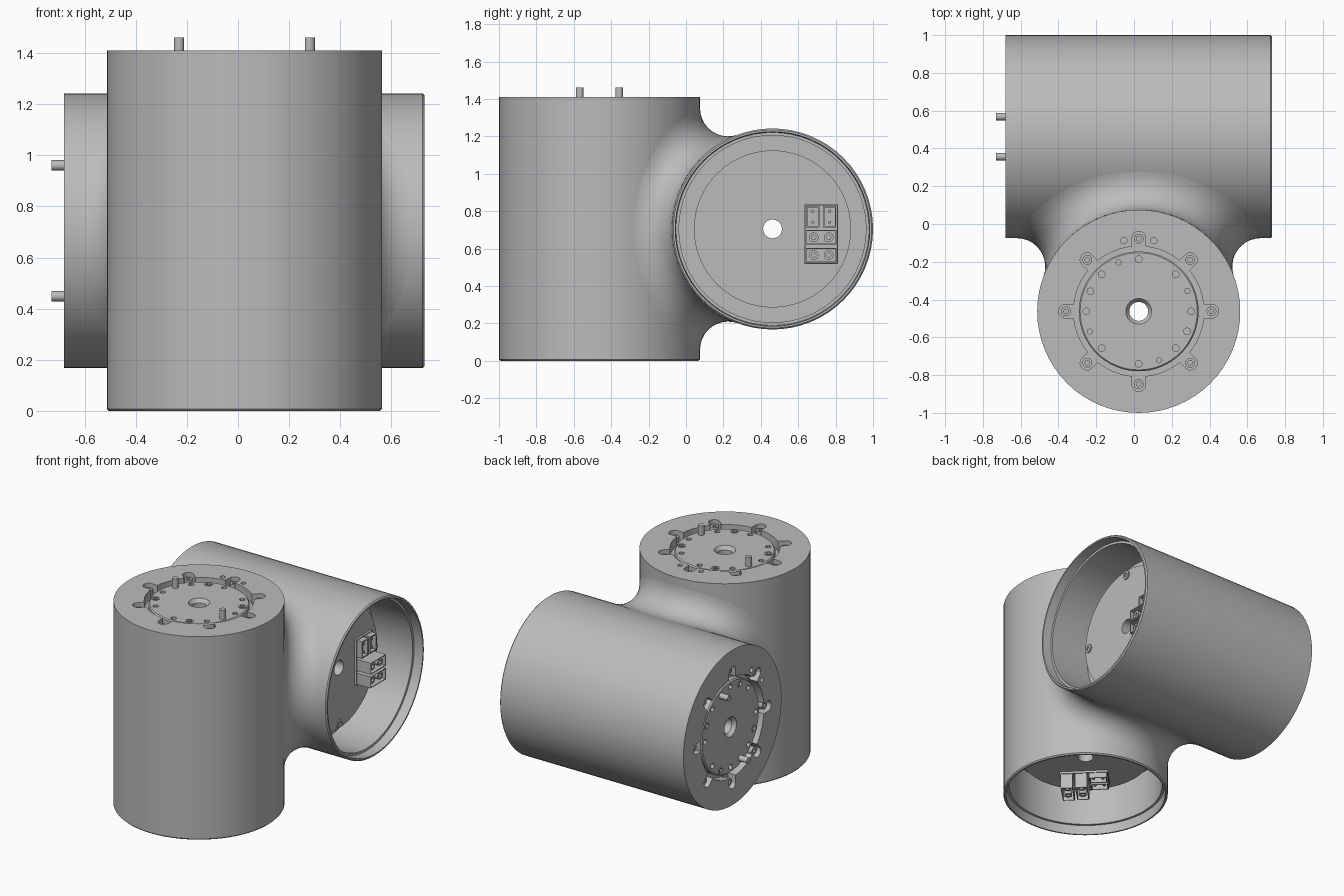
import bpy, bmesh
from math import pi, sin, cos, radians, sqrt, copysign
from mathutils import Matrix, Vector

cube = bpy.data.objects.get("Cube")
if cube:
    bpy.data.objects.remove(cube)

R, HALF = 0.5375, 0.705          # housing radius and half length
OFFSET, FILLET = 0.4625, 0.15    # axis distance from centre, blend radius
CENTRE = Vector((0.025, 0, HALF))
SEG = 64

grey = bpy.data.materials.new("machined_grey")
grey.use_nodes = True
grey.diffuse_color = (0.5, 0.5, 0.5, 1)
grey.node_tree.nodes["Principled BSDF"].inputs["Base Color"].default_value = (0.5, 0.5, 0.5, 1)


def finish(name, bm, matrix, recalc=True):
    if recalc:
        bmesh.ops.recalc_face_normals(bm, faces=bm.faces)
    mesh = bpy.data.meshes.new(name)
    bm.to_mesh(mesh)
    bm.free()
    mesh.materials.append(grey)
    ob = bpy.data.objects.new(name, mesh)
    bpy.context.collection.objects.link(ob)
    ob.matrix_world = matrix
    return ob


def activate(ob):
    bpy.ops.object.select_all(action='DESELECT')
    ob.select_set(True)
    bpy.context.view_layer.objects.active = ob


def smooth(ob, angle=30):
    activate(ob)
    bpy.ops.object.shade_smooth_by_angle(angle=radians(angle))


def polar(r, deg):
    return Vector((r * cos(radians(deg)), r * sin(radians(deg))))


def circle(centre, r, n=16):
    return [centre + polar(r, 360 * i / n) for i in range(n)]


def prism(bm, outline, z0, z1):
    low = [bm.verts.new((p[0], p[1], z0)) for p in outline]
    high = [bm.verts.new((p[0], p[1], z1)) for p in outline]
    base = bm.faces.new(low[::-1])
    bm.faces.new(high)
    for i in range(len(low)):
        j = (i + 1) % len(low)
        bm.faces.new((low[i], low[j], high[j], high[i]))
    return base


def lathe(bm, profile, n, centre=Vector((0, 0))):
    rings = []
    for i in range(n):
        spoke = [(centre + polar(r, 360 * i / n), z) for r, z in profile]
        rings.append([bm.verts.new((p.x, p.y, z)) for p, z in spoke])
    for i in range(n):
        a, b = rings[i], rings[(i + 1) % n]
        for j in range(len(profile)):
            k = (j + 1) % len(profile)
            bm.faces.new((a[j], b[j], b[k], a[k]))


def tube(bm, centre, r_out, r_in, z0, z1):
    lathe(bm, [(r_out, z0), (r_out, z1), (r_in, z1), (r_in, z0)], 20, centre)


def socket(bm, x, y, sx, sy, z0, z1, wall, depth):
    # open-ended box facing down
    end = prism(bm, [(x - sx / 2, y - sy / 2), (x + sx / 2, y - sy / 2),
                     (x + sx / 2, y + sy / 2), (x - sx / 2, y + sy / 2)], z0, z1)
    bm.normal_update()
    bmesh.ops.inset_region(bm, faces=[end], thickness=wall)
    floor = bmesh.ops.extrude_discrete_faces(bm, faces=[end])["faces"][0]
    bmesh.ops.translate(bm, verts=floor.verts[:], vec=(0, 0, depth))


def build_module(prefix, matrix):
    top, rotor, plate = HALF, HALF - 0.015, -0.425

    # housing with bored rotor on top and an open cup below
    bm = bmesh.new()
    lathe(bm, [(0.068, rotor), (0.31, rotor), (0.317, rotor - 0.008), (0.317, 0.64),
               (0.345, 0.64), (0.345, top), (R, top), (R, -0.697), (0.53, -HALF),
               (0.52, -HALF), (0.516, -0.64), (0.5, -0.64), (0.5, -0.345),
               (0.42, -0.345), (0.42, plate), (0.05, plate), (0.05, rotor - 0.025)], SEG)
    body = finish(prefix + "_housing", bm, matrix)

    # screw slots, tapped holes and dowel holes
    bm = bmesh.new()
    for i in range(8):
        turn = Matrix.Rotation(i * pi / 4, 2)
        slot = [Vector((0.333, -0.036)), Vector((0.385, -0.036))]
        slot += [Vector((0.385, 0)) + polar(0.038, a) for a in range(-60, 61, 20)]
        slot += [Vector((0.385, 0.036)), Vector((0.333, 0.036))]
        prism(bm, [turn @ p for p in slot], 0.645, 0.75)
        prism(bm, circle(polar(0.277, 45 * i), 0.018, 12), 0.66, 0.75)
    for a in (67.5, 157.5, 247.5, 337.5):
        prism(bm, circle(polar(0.28, a), 0.014, 12), 0.66, 0.75)
    for a in (-57, -33):
        prism(bm, circle(polar(0.383, a), 0.017, 12), 0.67, 0.75)
    cutter = finish(prefix + "_cutter", bm, matrix)
    cutter.hide_render = True
    mod = body.modifiers.new("holes", 'BOOLEAN')
    mod.operation = 'DIFFERENCE'
    mod.solver = 'EXACT'
    mod.object = cutter
    activate(body)
    bpy.ops.object.modifier_apply(modifier=mod.name)
    bpy.data.objects.remove(cutter)
    smooth(body)

    # flange screws, dowel bushes and locating pins
    bm = bmesh.new()
    for i in range(8):
        tube(bm, polar(0.385, 45 * i), 0.026, 0.012, 0.64, 0.68)
    for a in (67.5, 157.5, 247.5, 337.5):
        tube(bm, polar(0.28, a), 0.026, 0.016, rotor - 0.01, rotor + 0.004)
    smooth(finish(prefix + "_flange_screws", bm, matrix))
    bm = bmesh.new()
    for a in (22.5, 202.5):
        prism(bm, circle(polar(0.277, a), 0.02, 20), 0.67, top + 0.05)
    smooth(finish(prefix + "_locating_pins", bm, matrix))

    # cover plate screws inside the cup
    bm = bmesh.new()
    for i in range(4):
        tube(bm, polar(0.385, 90 * i), 0.03, 0.015, plate - 0.008, plate + 0.01)
    smooth(finish(prefix + "_cover_screws", bm, matrix))

    # electrical connectors
    bm = bmesh.new()
    socket(bm, -0.028, 0.26, 0.317, 0.18, plate - 0.015, plate + 0.01, 0.008, 0.01)
    for y in (0.215, 0.305):
        socket(bm, 0.065, y, 0.115, 0.07, plate - 0.05, plate, 0.01, 0.035)
        for x in (0.035, 0.095):
            prism(bm, circle(Vector((x, y)), 0.009, 8), plate - 0.04, plate)
    for x in (-0.045, -0.14):
        socket(bm, x, 0.26, 0.078, 0.165, plate - 0.12, plate, 0.007, 0.08)
        for y in (0.22, 0.3):
            tube(bm, Vector((x, y)), 0.026, 0.012, plate - 0.105, plate)
    smooth(finish(prefix + "_connectors", bm, matrix))


def blend_surface():
    # rolling-ball fillet where the two housings meet
    rho = R + FILLET
    reach = rho - OFFSET
    bm = bmesh.new()
    rows, n, steps = [], 128, 10
    for i in range(n):
        t = 2 * pi * i / n
        y = reach * cos(2 * t)
        x = copysign(sqrt(max(0, rho ** 2 - (y + OFFSET) ** 2)), sin(t))
        z = copysign(sqrt(max(0, rho ** 2 - (y - OFFSET) ** 2)), cos(t))
        ball = Vector((x, y, z))
        to_upright = -Vector((x, y + OFFSET, 0)).normalized()
        to_cross = -Vector((0, y - OFFSET, z)).normalized()
        rows.append([bm.verts.new(ball + FILLET * to_upright.slerp(to_cross, k / steps))
                     for k in range(steps + 1)])
    for i in range(n):
        a, b = rows[i], rows[(i + 1) % n]
        for k in range(steps):
            bm.faces.new((a[k], b[k], b[k + 1], a[k + 1]))
    # face outwards: the first row lies on top of the joint
    bm.normal_update()
    bm.faces.ensure_lookup_table()
    if bm.faces[steps // 2].normal.z < 0:
        bmesh.ops.reverse_faces(bm, faces=bm.faces[:])
    smooth(finish("joint_blend", bm, Matrix.Translation(CENTRE), recalc=False), 60)


# upright module, turned about its own axis
build_module("upright", Matrix.Translation(CENTRE + Vector((0, -OFFSET, 0)))
             @ Matrix.Rotation(radians(135), 4, 'Z'))

# crosswise module, its flange facing the model's right
lay_down = Matrix(((0, 0, -1), (0, 1, 0), (1, 0, 0))).to_4x4()
build_module("crosswise", Matrix.Translation(CENTRE + Vector((0, OFFSET, 0))) @ lay_down)

blend_surface()
